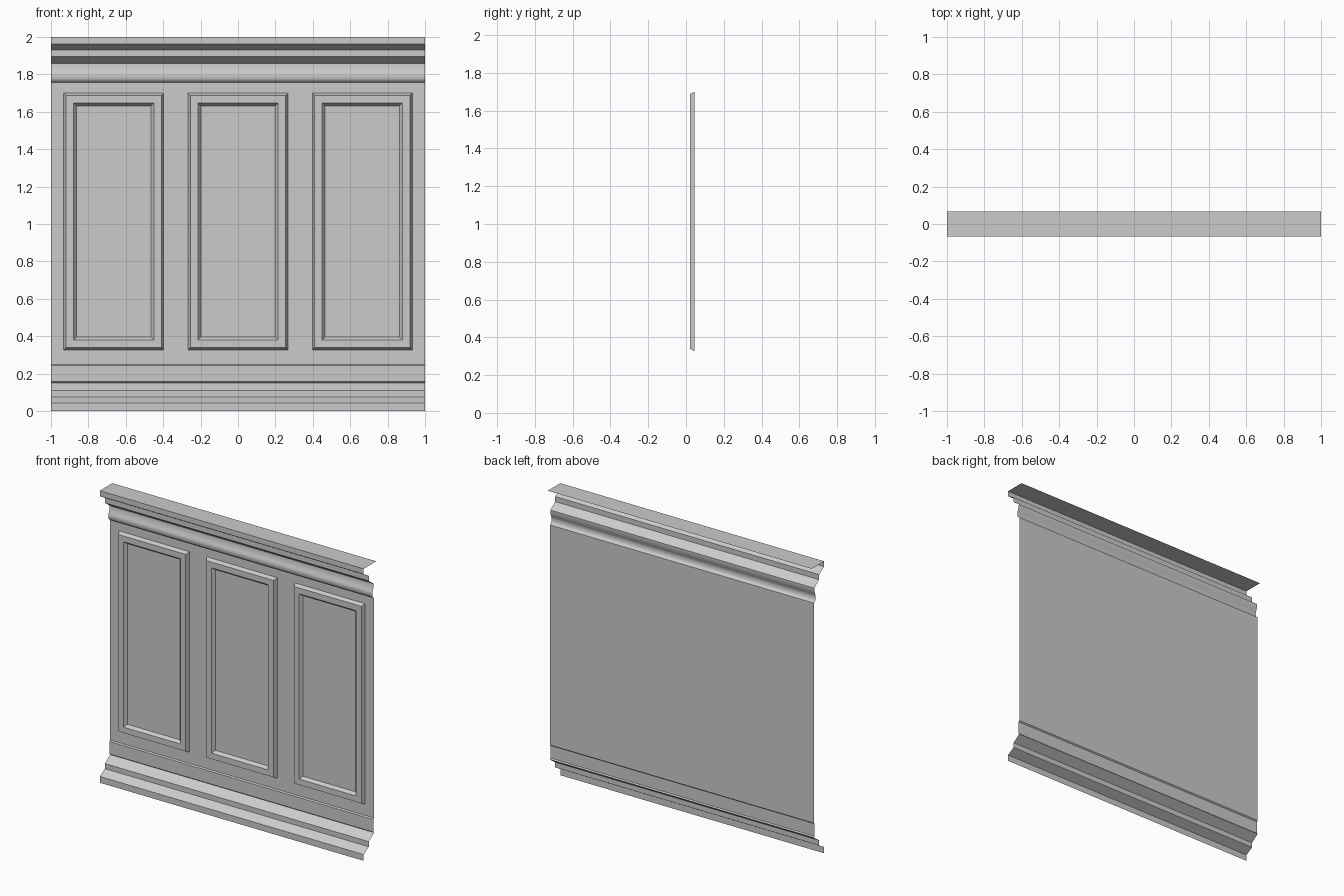
import bpy, bmesh, math

cube = bpy.data.objects.get("Cube")
if cube:
    bpy.data.objects.remove(cube)

GREY = (0.6, 0.6, 0.6, 1)
paint = bpy.data.materials.new("grey paint")
paint.use_nodes = True
paint.diffuse_color = GREY
paint.node_tree.nodes["Principled BSDF"].inputs["Base Color"].default_value = GREY

WALL_Y = 0.045    # wall plane
FRONT_Y = -0.0675  # foremost edge of the mouldings


def make_object(name, bm):
    mesh = bpy.data.meshes.new(name)
    bm.to_mesh(mesh)
    bm.free()
    mesh.materials.append(paint)
    obj = bpy.data.objects.new(name, mesh)
    bpy.context.collection.objects.link(obj)
    return obj


def sweep(name, profile, smooth=False):
    """Run a (y, z) profile, listed top to bottom, along the wall as an open sheet."""
    bm = bmesh.new()
    rows = [[bm.verts.new((x, y, z)) for x in (-1, 1)] for y, z in profile]
    for (a, b), (c, d) in zip(rows, rows[1:]):
        bm.faces.new((a, c, d, b)).smooth = smooth
    obj = make_object(name, bm)
    if smooth:
        bpy.ops.object.select_all(action='DESELECT')
        obj.select_set(True)
        bpy.context.view_layer.objects.active = obj
        bpy.ops.object.shade_smooth_by_angle(angle=math.radians(35))
    return obj


def raised_panel(name, x_mid, half_width, bottom, top):
    """Nested rectangles (inset, y): bevelled frame around a sunken field."""
    bm = bmesh.new()
    rings = []
    for inset, y in ((0, WALL_Y), (0.012, 0.02), (0.052, 0.02), (0.068, 0.04)):
        w, lo, hi = half_width - inset, bottom + inset, top - inset
        rings.append([bm.verts.new((x_mid + sx * w, y, z))
                      for sx, z in ((-1, lo), (1, lo), (1, hi), (-1, hi))])
    for outer, inner in zip(rings, rings[1:]):
        for i in range(4):
            j = (i + 1) % 4
            bm.faces.new((outer[i], outer[j], inner[j], inner[i]))
    bm.faces.new(rings[-1])
    return make_object(name, bm)


# Flat wall sheet
sweep("wall", [(WALL_Y, 1.757), (WALL_Y, 0.25)])

# Top shelf and stepped cornice
sweep("top_shelf", [(-FRONT_Y, 2), (FRONT_Y, 2)])
sweep("cornice", [(FRONT_Y, 2), (FRONT_Y, 1.963), (-0.012, 1.93),
                  (-0.012, 1.895), (0.04, 1.857)])

# Flared bead under the cornice
flare = [(0.04 - 0.014 * t * t, 1.857 - 0.055 * t) for t in (i / 6 for i in range(7))]
sweep("cornice_bead", flare + [(0.025, 1.79), (0.027, 1.775), (0.032, 1.765),
                               (WALL_Y, 1.757)], smooth=True)

# Skirting band and stepped base
sweep("skirting_band", [(WALL_Y, 0.25), (0.037, 0.243), (0.037, 0.157), (WALL_Y, 0.15)])
sweep("baseboard", [(WALL_Y, 0.15), (-0.012, 0.11), (-0.012, 0.075),
                    (FRONT_Y, 0.043), (FRONT_Y, 0)])

# Three framed panels
for name, x in (("right_panel", -0.665), ("middle_panel", 0), ("left_panel", 0.665)):
    raised_panel(name, x, 0.267, 0.327, 1.7)
